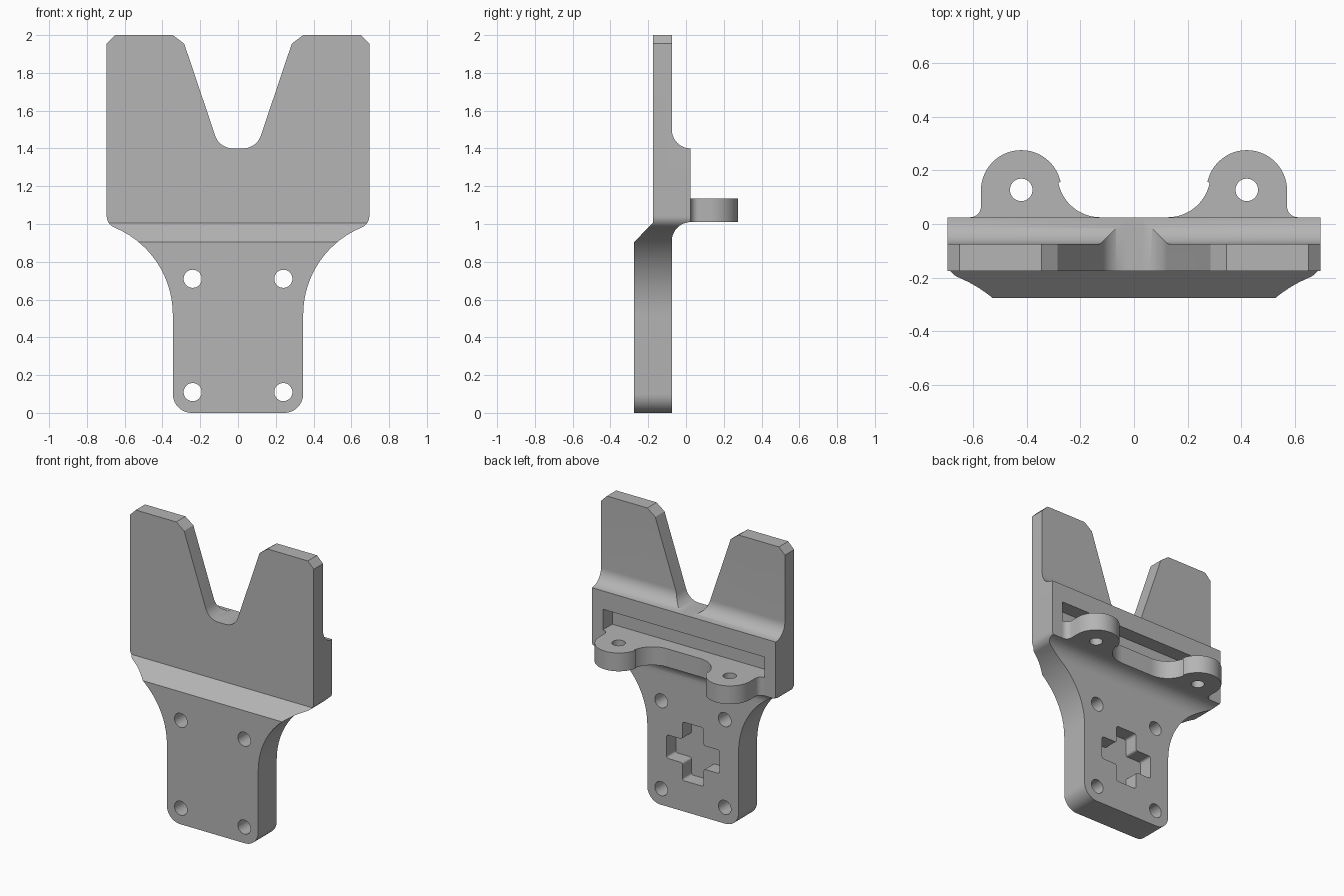
import bpy, bmesh, math
from mathutils import Vector

cube = bpy.data.objects.get("Cube")
if cube:
    bpy.data.objects.remove(cube, do_unlink=True)

grey = bpy.data.materials.new("plain grey")
grey.use_nodes = True
colour = (0.46, 0.46, 0.46, 1)
grey.diffuse_color = colour
grey.node_tree.nodes["Principled BSDF"].inputs["Base Color"].default_value = colour


def arc(cx, cy, r, start, end, steps=16):
    """Points on an arc, angles in degrees."""
    angles = [math.radians(start + (end - start) * i / steps) for i in range(steps + 1)]
    return [(cx + r * math.cos(a), cy + r * math.sin(a)) for a in angles]


def rounded(corners, steps=14):
    """Closed outline from (u, v, radius) corners."""
    out = []
    for i, (u, v, r) in enumerate(corners):
        p = Vector((u, v))
        if not r:
            out.append((u, v))
            continue
        before = (Vector(corners[i - 1][:2]) - p).normalized()
        after = (Vector(corners[(i + 1) % len(corners)][:2]) - p).normalized()
        half = before.angle(after) / 2
        centre = p + (before + after).normalized() * (r / math.sin(half))
        start = p + before * (r / math.tan(half)) - centre
        end = p + after * (r / math.tan(half)) - centre
        sweep = start.angle(end)
        for k in range(steps + 1):
            t = k / steps
            d = (start * math.sin((1 - t) * sweep) + end * math.sin(t * sweep)) / math.sin(sweep)
            out.append(tuple(centre + d))
    return out


def mirrored(half):
    """Complete a symmetric outline from its +u half."""
    return half + [(-c[0],) + tuple(c[1:]) for c in reversed(half)]


def prism(name, outline, axis, low, high):
    """Extrude a 2D outline along the named axis."""
    place = {"x": lambda u, v, w: (w, u, v),
             "y": lambda u, v, w: (u, w, v),
             "z": lambda u, v, w: (u, v, w)}[axis]
    bm = bmesh.new()
    face = bm.faces.new([bm.verts.new(place(u, v, low)) for u, v in outline])
    new = bmesh.ops.extrude_face_region(bm, geom=[face])["geom"]
    shift = Vector(place(0, 0, high - low))
    bmesh.ops.translate(bm, vec=shift, verts=[e for e in new if isinstance(e, bmesh.types.BMVert)])
    bmesh.ops.recalc_face_normals(bm, faces=bm.faces)
    mesh = bpy.data.meshes.new(name)
    bm.to_mesh(mesh)
    bm.free()
    mesh.materials.append(grey)
    ob = bpy.data.objects.new(name, mesh)
    bpy.context.collection.objects.link(ob)
    return ob


def combine(ob, cutter, operation="DIFFERENCE"):
    """Apply a boolean and discard the cutter."""
    mod = ob.modifiers.new("cut", "BOOLEAN")
    mod.operation, mod.solver, mod.object = operation, "EXACT", cutter
    graph = bpy.context.evaluated_depsgraph_get()
    mesh = bpy.data.meshes.new_from_object(ob.evaluated_get(graph))
    ob.modifiers.clear()
    ob.data = mesh
    bpy.data.objects.remove(cutter, do_unlink=True)


def smooth(ob):
    bpy.ops.object.select_all(action="DESELECT")
    ob.select_set(True)
    bpy.context.view_layer.objects.active = ob
    bpy.ops.object.shade_smooth_by_angle(angle=math.radians(30))


# Forked plate: stepped side section trimmed by the front outline
section = [(-0.275, 0), (-0.275, 0.905), (-0.175, 1.005), (-0.175, 2), (-0.075, 2)]
section += arc(0.025, 1.5, 0.1, 180, 270)
section += arc(0.025, 0.91, 0.1, 90, 180)
section += [(-0.075, 0)]
plate = prism("forked_plate", section, "x", -0.8, 0.8)

half = [(0.345, 0, 0.1), (0.345, 0.852, 0.5), (0.695, 0.9985, 0.065), (0.695, 1.955, 0),
        (0.65, 2, 0), (0.345, 2, 0), (0.285, 1.955, 0), (0.098, 1.4, 0.1)]
combine(plate, prism("outline", rounded(mirrored(half)), "y", -0.5, 0.5), "INTERSECT")

# Four screw holes
for x in (-0.24, 0.24):
    for z in (0.11, 0.71):
        combine(plate, prism("hole", arc(x, z, 0.048, 0, 348.75, 31), "y", -0.5, 0.5))

# Cross-shaped pocket in the back
arm, reach, r = 0.08, 0.2, 0.015
quarter = [(arm, -reach, r), (arm, -arm, r), (reach, -arm, r),
           (reach, arm, r), (arm, arm, r), (arm, reach, r)]
cross = [(u, v + 0.41) for u, v in rounded(mirrored(quarter), 4)]
combine(plate, prism("cross", cross, "y", -0.175, 0.1))

# Long slot above the ears
slot = [(-0.61, 1.135), (0.61, 1.135), (0.61, 1.275), (-0.61, 1.275)]
combine(plate, prism("slot", slot, "y", -0.075, 0.1))
smooth(plate)

# Pair of drilled mounting ears with filleted roots
for side, label in ((1, "left"), (-1, "right")):
    ear_outline = arc(0.125, 0.185, 0.16, -90, -11)
    ear_outline += arc(0.42, 0.125, 0.15, 168, 0, 28)
    ear_outline += arc(0.61, 0.065, 0.04, 180, 270, 8)
    ear = prism(label + "_mounting_ear", [(side * u, v) for u, v in ear_outline], "z", 1.01, 1.135)
    combine(ear, prism("hole", arc(side * 0.42, 0.127, 0.042, 0, 348.75, 31), "z", 0.9, 1.3))
    smooth(ear)
